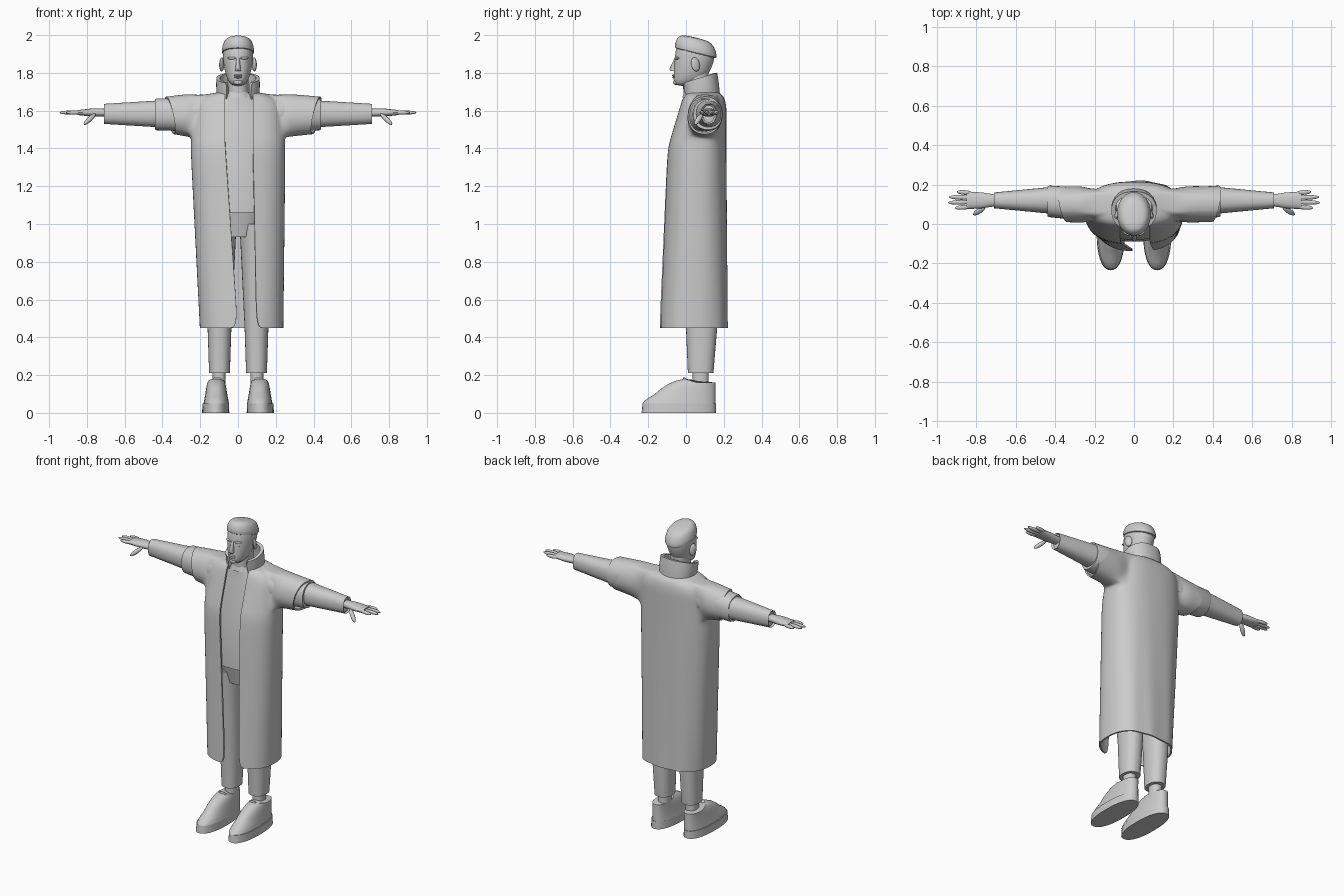
import bpy, bmesh, math
from mathutils import Vector, Matrix

cube = bpy.data.objects.get("Cube")
if cube:
    bpy.data.objects.remove(cube, do_unlink=True)

GREY = (.6, .6, .6, 1)
material = bpy.data.materials.new("plain_grey")
material.use_nodes = True
material.diffuse_color = GREY
material.node_tree.nodes["Principled BSDF"].inputs["Base Color"].default_value = GREY
parts = []


def finish(name, bm, mirror=False, subdivisions=0, thickness=0):
    """Turn a bmesh into a named part with its modifiers."""
    bmesh.ops.recalc_face_normals(bm, faces=bm.faces)
    mesh = bpy.data.meshes.new(name)
    bm.to_mesh(mesh)
    bm.free()
    mesh.materials.append(material)
    part = bpy.data.objects.new(name, mesh)
    bpy.context.collection.objects.link(part)
    if subdivisions:
        part.modifiers.new("Smooth", 'SUBSURF').levels = subdivisions
    if thickness:
        part.modifiers.new("Thickness", 'SOLIDIFY').thickness = thickness
    if mirror:
        part.modifiers.new("Mirror", 'MIRROR')
    parts.append(part)


def signed_power(value, exponent):
    return math.copysign(abs(value) ** exponent, value)


def loft(rings, centre=0, sides=32, power=2.3, gap=None, warp=None):
    """Skin rings (height, half width, front, back); gap(height) gives the edges of a front opening."""
    bm = bmesh.new()
    rows = []
    for height, half, front, back in rings:
        start, end = -math.pi / 2, math.pi * 3 / 2
        if gap:
            left, right = gap(height)
            start += math.asin((right / half) ** (power / 2))
            end -= math.asin((-left / half) ** (power / 2))
        row = []
        for step in range(sides + 1 if gap else sides):
            angle = start + (end - start) * step / sides
            point = Vector((centre + half * signed_power(math.cos(angle), 2 / power),
                            (front + back + (back - front) * signed_power(math.sin(angle), 2 / power)) / 2,
                            height))
            row.append(bm.verts.new(warp(point) if warp else point))
        rows.append(row)
    for lower, upper in zip(rows, rows[1:]):
        for step in range(sides):
            after = (step + 1) % len(lower)
            bm.faces.new((lower[step], lower[after], upper[after], upper[step]))
    if not gap:
        bm.faces.new(reversed(rows[0]))
        bm.faces.new(rows[-1])
    return bm


def blob(bm, centre, size, rotation=(0, 0, 0)):
    """Add a stretched ball."""
    matrix = Matrix.Translation(centre)
    for angle, axis in zip(rotation, "XYZ"):
        matrix = matrix @ Matrix.Rotation(angle, 4, axis)
    bmesh.ops.create_uvsphere(bm, u_segments=16, v_segments=10, radius=1,
                              matrix=matrix @ Matrix.Diagonal((*size, 1)))


def along_arm(point):
    return Vector((point.z, point.y, point.x))


# Long open coat body
HEM, CHEST, SHOULDER, TOP = .45, 1.4, 1.68, 1.7
SKIRT_ROWS, CHEST_ROWS, COLUMNS = 5, 5, 32


def coat_ring(height):
    skirt = min(1, (height - HEM) / (CHEST - HEM))
    chest = max(0, (height - CHEST) / (TOP - CHEST))
    narrowing = max(0, height - 1.6) / (TOP - 1.6)
    half = .222 + .03 * skirt - .02 * chest - .14 * narrowing ** 6
    return (height, half, -.14 + .04 * skirt + .09 * chest, .215 - .05 * narrowing ** 6)


def coat_opening(height):
    return -.02 - .05 * min(1, height - HEM), .08


def drape(point):
    low = max(0, CHEST - point.z)
    point.x += .02 * low
    if point.y > .1:
        point.y += .006 * low * (1 + math.sin(point.x * 45))
    return point


heights = [HEM + (CHEST - HEM) * i / SKIRT_ROWS for i in range(SKIRT_ROWS)]
heights += [CHEST + (SHOULDER - CHEST) * i / CHEST_ROWS for i in range(CHEST_ROWS + 1)]
bm = loft([coat_ring(h) for h in heights + [TOP]], sides=COLUMNS, power=2.5,
          gap=coat_opening, warp=drape)

# Coat sleeves pulled out of the side faces, the right one shorter
bm.faces.ensure_lookup_table()
sleeve_rows = range(SKIRT_ROWS + 1, SKIRT_ROWS + CHEST_ROWS)
openings = []
for side, reach in ((1, .415), (-1, .36)):
    columns = range(5, 11) if side > 0 else range(COLUMNS - 11, COLUMNS - 5)
    openings.append((side, reach, [bm.faces[r * COLUMNS + c] for r in sleeve_rows for c in columns]))
for side, reach, faces in openings:
    inside = set(faces)
    rim = [e for f in faces for e in f.edges if sum(g in inside for g in e.link_faces) == 1]
    bmesh.ops.delete(bm, geom=faces, context='FACES')
    for step in (0, .5, 1):
        pulled = bmesh.ops.extrude_edge_only(bm, edges=rim)["geom"]
        rim = [g for g in pulled if isinstance(g, bmesh.types.BMEdge)]
        for vert in (g for g in pulled if isinstance(g, bmesh.types.BMVert)):
            angle = math.atan2(vert.co.z - 1.58, vert.co.y - .1)
            across, up = .1 * math.cos(angle), (.115 - .015 * step) * math.sin(angle)
            slant = step * (across + up) / 5
            vert.co = (side * (.26 + (reach - .26) * step + slant), .1 + across, 1.575 + up)
finish("long_coat", bm, subdivisions=2, thickness=.01)


# Standing collar, open at the front and tilted forward
def tilt(point):
    point.z += .3 * (point.y - .06)
    return point


finish("coat_collar", loft([(1.65, .11, -.01, .18), (1.71, .117, -.02, .175), (1.77, .115, -.03, .165)],
                           gap=lambda height: (-.06, .07), warp=tilt), subdivisions=1, thickness=.02)

# Shirt with neckband and sleeves
finish("shirt", loft([(1.06, .19, -.09, .17), (1.4, .2, -.08, .18),
                      (1.6, .18, -.02, .18), (1.69, .07, -.01, .12)]))
finish("shirt_neckband", loft([(1.67, .07, -.02, .12), (1.7, .06, -.01, .11)]))
finish("short_sleeves", loft([(.2, .09, .01, .18), (.43, .084, .035, .195), (.44, .08, .04, .19)],
                             centre=1.58, warp=along_arm), mirror=True)
finish("forearm_sleeves", loft([(.4, .072, .05, .19), (.71, .053, .08, .16), (.7, .045, .09, .15)],
                               centre=1.583, warp=along_arm), mirror=True)

# Hands: palm, four fingers and a thumb
bm = loft([(.68, .022, .095, .145), (.77, .022, .08, .16), (.85, .013, .075, .165)],
          centre=1.59, sides=16, warp=along_arm)
for finger, tip in enumerate((.91, .945, .94, .9)):
    length = tip - .82
    blob(bm, (.82 + length / 2, .085 + .025 * finger, 1.59), (length / 2, .012, .011),
         (0, 0, (finger - 1.5) * .06))
blob(bm, (.785, .067, 1.555), (.047, .014, .013), (0, .75, -.45))
finish("hands", bm, mirror=True)

# Trousers and ankles
finish("trouser_legs", loft([(.21, .055, .01, .145), (HEM, .063, 0, .165), (1, .09, -.05, .17)],
                            centre=.098), mirror=True)
finish("trouser_hips", loft([(.93, .1, -.03, .15), (1.1, .18, -.07, .17)]))
finish("ankles", loft([(.1, .035, .035, .12), (.24, .035, .035, .12)], centre=.1), mirror=True)

# Shoes: flat sole, sloping upper and a tongue
finish("shoe_soles", loft([(0, .072, -.235, .16), (.05, .07, -.23, .16)], centre=.118), mirror=True)


def throat(point):
    point.z += 5 * max(0, point.z - .1) * max(0, .06 - point.y)
    return point


slopes = [i / 7 for i in range(8)]
bm = loft([(.05 + .11 * t, .067 - .02 * t, -.23 + .22 * t ** 1.5, .157) for t in slopes],
          centre=.115, warp=throat)
blob(bm, (.11, .005, .155), (.034, .012, .04), (.45, 0, 0))
finish("shoe_uppers", bm, mirror=True)

# Neck and head
finish("neck", loft([(1.62, .057, -.01, .12), (1.8, .054, -.015, .12)]))
skull = [(1.73, .03, -.06, .02), (1.76, .056, -.068, .1), (1.82, .074, -.063, .135),
         (1.89, .082, -.06, .157), (1.95, .078, -.05, .15), (1.98, .045, -.02, .08)]
finish("head", loft(skull, power=2.1), subdivisions=1)

# Face: nose, lips, brows and eyes
bm = loft([(1.81, .016, -.08, -.04), (1.82, .014, -.088, -.04), (1.88, .009, -.06, -.04)], sides=14)
for height in (1.777, 1.787):
    blob(bm, (0, -.062, height), (.022, .012, .006))
blob(bm, (0, -.054, 1.75), (.024, .014, .014))
for side in (-1, 1):
    turn = (0, 0, side * .35)
    blob(bm, (side * .032, -.048, 1.878), (.026, .01, .007), turn)
    blob(bm, (side * .031, -.044, 1.858), (.015, .009, .008), turn)
finish("face_features", bm)
bm = bmesh.new()
blob(bm, (.086, .05, 1.845), (.011, .024, .038), (.2, 0, .4))
finish("ears", bm, mirror=True)


# Swept back hair cap
def sweep(point):
    point.z -= .24 * (point.y - .02)
    return point


hair = []
for step in range(6):
    rise = step * .3
    spread = math.cos(rise) ** .4
    hair.append((1.9 + .095 * math.sin(rise), .088 * spread, .05 - .112 * spread, .05 + .115 * spread))
finish("hair", loft(hair, power=2.1, warp=sweep), subdivisions=1)

# Bake modifiers, then shade smooth with sharp edges kept
bpy.ops.object.select_all(action='DESELECT')
for part in parts:
    part.select_set(True)
bpy.context.view_layer.objects.active = parts[0]
bpy.ops.object.convert(target='MESH')
bpy.ops.object.shade_smooth_by_angle(angle=math.radians(40))
